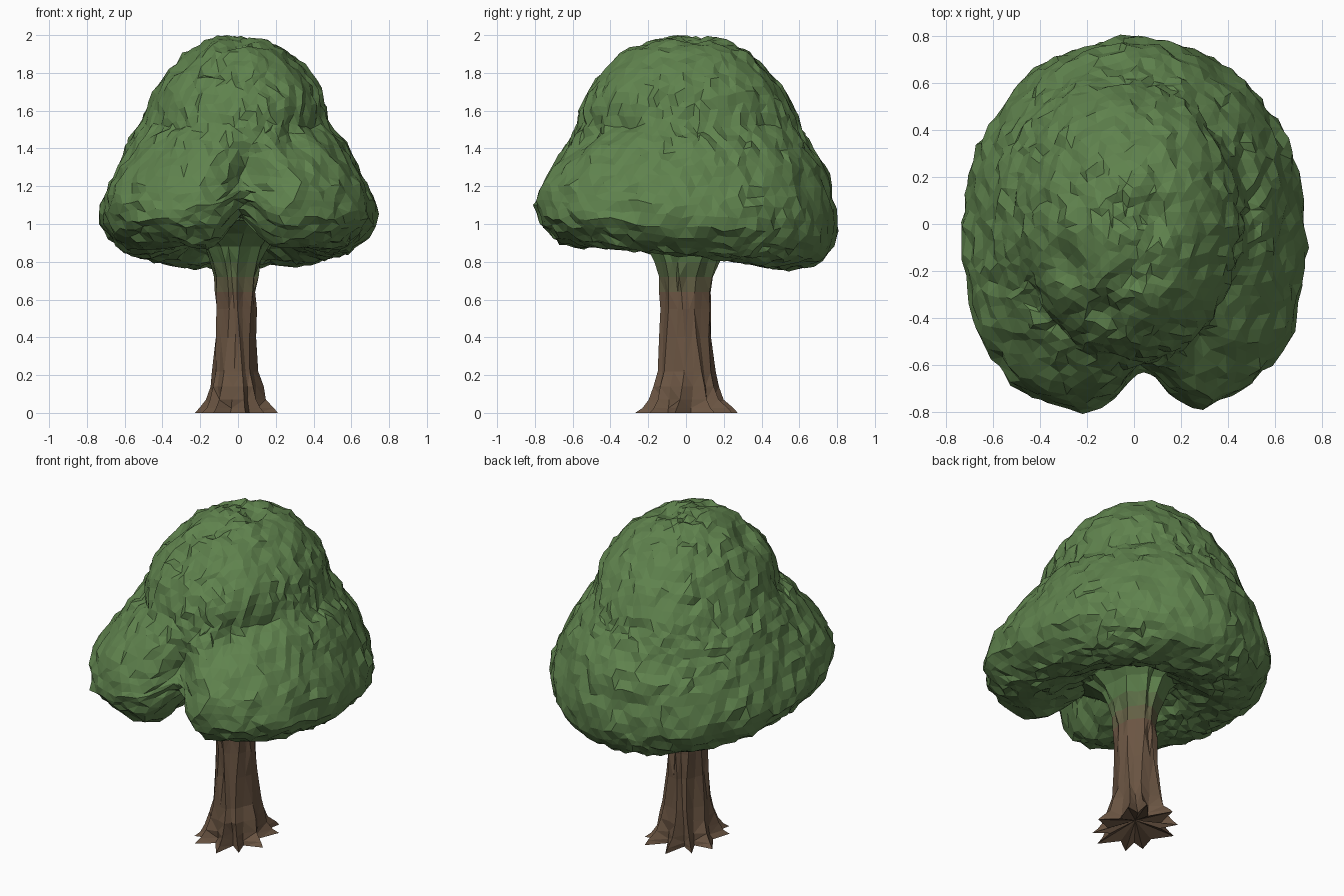
import bpy, bmesh, math, random
from mathutils import Vector, noise

if "Cube" in bpy.data.objects:
    bpy.data.objects.remove(bpy.data.objects["Cube"])

random.seed(4)


def material(name, rgb):
    m = bpy.data.materials.new(name)
    m.diffuse_color = (*rgb, 1)
    m.use_nodes = True
    m.node_tree.nodes["Principled BSDF"].inputs["Base Color"].default_value = m.diffuse_color
    return m


def add_object(name, bm, mats):
    bmesh.ops.recalc_face_normals(bm, faces=bm.faces)
    me = bpy.data.meshes.new(name)
    bm.to_mesh(me)
    bm.free()
    for m in mats:
        me.materials.append(m)
    ob = bpy.data.objects.new(name, me)
    bpy.context.collection.objects.link(ob)
    return ob


def clamp(v):
    return max(0.0, min(1.0, v))


leaf = material("leaf_green", (0.115, 0.225, 0.075))
bark = material("bark_brown", (0.145, 0.09, 0.055))
mossy_low = material("mossy_bark_low", (0.125, 0.115, 0.058))
mossy_high = material("mossy_bark_high", (0.105, 0.155, 0.062))

# Canopy: half-width in x, half-width in y, height; from crown to hollow underside
profile = [Vector(p) for p in (
    (0, 0, 2.0), (.15, .2, 1.98), (.28, .34, 1.905), (.38, .45, 1.8), (.44, .53, 1.7),
    (.465, .57, 1.6), (.48, .58, 1.52), (.575, .645, 1.43), (.63, .715, 1.32),
    (.68, .765, 1.2), (.725, .795, 1.07), (.725, .795, .98), (.68, .765, .9),
    (.6, .68, .83), (.48, .55, .80), (.36, .4, .84), (.24, .26, .92), (0, 0, .98))]
lengths = [0.0]
for a, b in zip(profile, profile[1:]):
    lengths.append(lengths[-1] + (b - a).length)


def profile_at(t):
    s = t * lengths[-1]
    for i in range(len(profile) - 1):
        if s <= lengths[i + 1]:
            f = (s - lengths[i]) / (lengths[i + 1] - lengths[i])
            return profile[i].lerp(profile[i + 1], f)
    return profile[-1].copy()


# Hollows in the foliage: centre and depth
dents = [(Vector(p), d) for p, d in (
    ((.08, .03, 1.98), .04), ((0, -.2, 1.94), .06), ((-.3, -.15, 1.85), .05),
    ((-.1, -.36, 1.86), .05), ((.3, -.53, 1.42), .09), ((.12, -.58, 1.35), .06),
    ((.35, -.33, 1.5), .05))]

bm = bmesh.new()
bmesh.ops.create_icosphere(bm, subdivisions=5, radius=1)
for v in bm.verts:
    n = v.co.normalized()
    ax, ay, z = profile_at(math.acos(max(-1, min(1, n.z))) / math.pi)
    ang = math.atan2(n.y, n.x)
    low = clamp((1.5 - z) / 0.25)
    rim = clamp((1.25 - z) / 0.35) * clamp(ax / 0.3)
    # front cleft between the two lower lobes, squarer front corners
    cleft = math.exp(-((ang + math.pi / 2 - .06) / .18) ** 2)
    k = 1 - 0.24 * cleft * low
    if n.y < 0:
        k *= 1 + low * (0.1 * math.sin(2 * ang) ** 2 + 0.02 * n.y ** 2)
    lift = 0.025 - 0.06 * math.sin(ang) + 0.14 * cleft
    # left lobe rises higher than the right one; shoulder is softer at the back left
    soft = 0.04 * math.exp(-((z - 1.53) / .1) ** 2) * max(0, math.cos(ang - 2.4))
    p = Vector((ax * k * math.cos(ang), ay * k * math.sin(ang), z + rim * lift))
    p += Vector((math.cos(ang), math.sin(ang), 0)) * soft
    for c, depth in dents:
        p += (Vector((0, 0, 1.3)) - c).normalized() * depth * math.exp(-((p - c).length / .08) ** 2)
    p += noise.noise_vector(p * 5) * 0.016
    p += Vector([random.uniform(-1, 1) for _ in range(3)]) * 0.013
    p.z = min(p.z, 2.0)
    v.co = p
add_object("canopy", bm, [leaf])

# Trunk: height, radius, ridge depth; flared roots below, branch collar above
rings = [(0, .205, .055), (.025, .185, .045), (.07, .163, .025), (.14, .15, .012),
         (.22, .135, .008), (.4, .122, .008), (.55, .118, .007), (.64, .119, .007),
         (.72, .128, .008), (.8, .15, .01), (.88, .19, .012), (.95, .27, .015), (1.02, .38, .01)]
SIDES = 20
bm = bmesh.new()
rows = []
root_size = [random.uniform(.7, 1.15) for _ in range(SIDES)]
for z, r, ridge in rings:
    row = []
    for i in range(SIDES):
        ang = 2 * math.pi * i / SIDES + math.pi / SIDES
        ang += .12 * math.sin(z * 6 + i * 1.3)
        rad = r + (ridge if i % 2 else -ridge) * root_size[i]
        rad += random.uniform(-.008, .008)
        row.append(bm.verts.new((rad * .87 * math.cos(ang) - .01, rad * 1.09 * math.sin(ang), z)))
    rows.append(row)
for j in range(len(rows) - 1):
    for i in range(SIDES):
        k = (i + 1) % SIDES
        f = bm.faces.new((rows[j][i], rows[j][k], rows[j + 1][k], rows[j + 1][i]))
        h = rings[j][0]
        f.material_index = 0 if h < .64 else 1 if h < .7 else 2 if h < .78 else 3
# slightly hollow base between the root tips
hub = bm.verts.new((-.01, 0, .05))
for i in range(SIDES):
    bm.faces.new((rows[0][(i + 1) % SIDES], rows[0][i], hub))
bmesh.ops.triangulate(bm, faces=bm.faces)
add_object("trunk", bm, [bark, mossy_low, mossy_high, leaf])
